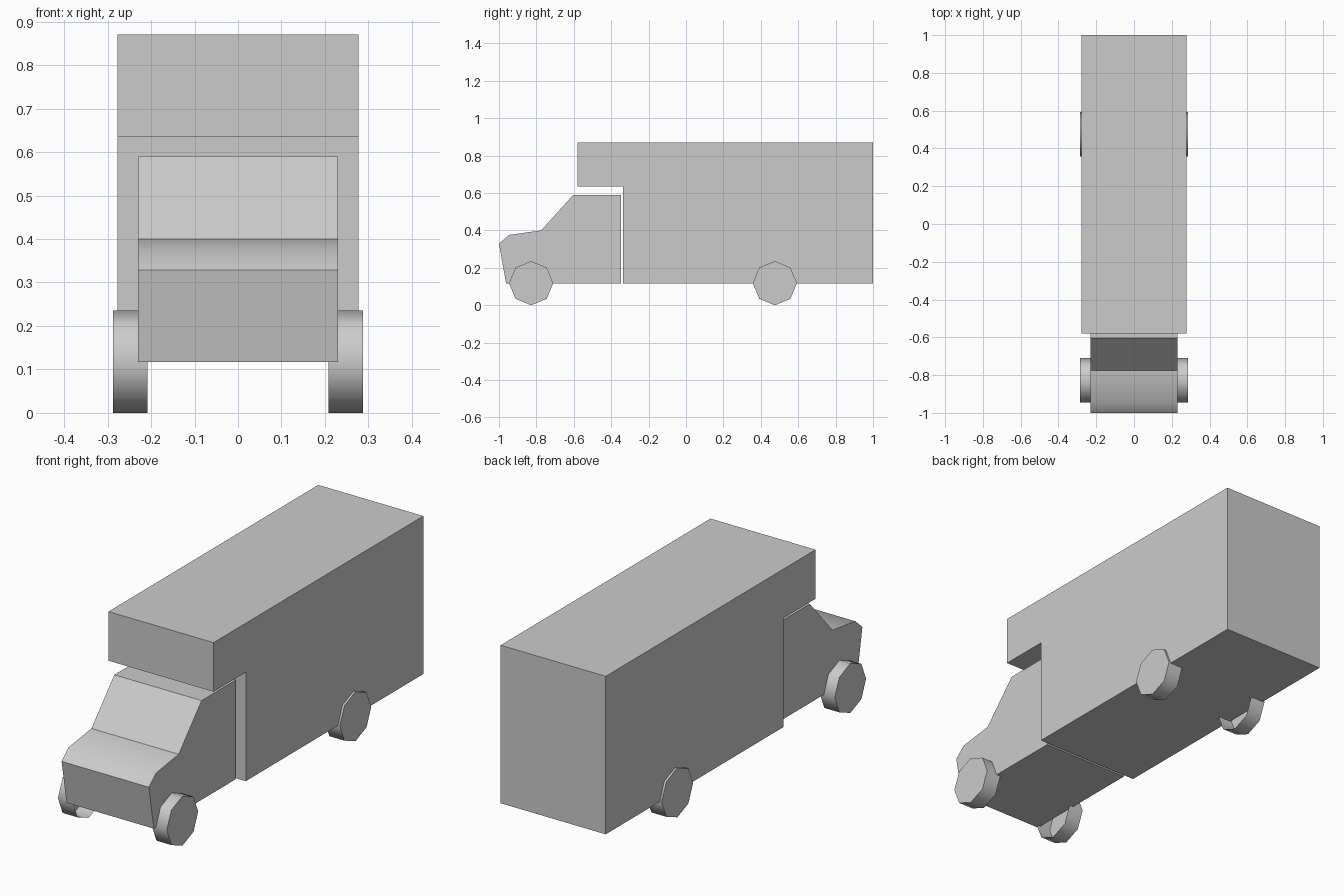
import bpy
import bmesh
import math

cube = bpy.data.objects.get("Cube")
if cube:
    bpy.data.objects.remove(cube, do_unlink=True)

# Single paint colour
grey = bpy.data.materials.new("plain_grey")
grey.use_nodes = True
colour = (0.6, 0.6, 0.6, 1.0)
grey.diffuse_color = colour
grey.node_tree.nodes["Principled BSDF"].inputs["Base Color"].default_value = colour


def extrude_profile(name, profile, x0, x1, smooth_angle=None, open_start=False):
    """Extrude a (y, z) outline along x from x0 to x1."""
    bm = bmesh.new()
    start = [bm.verts.new((x0, y, z)) for y, z in profile]
    end = [bm.verts.new((x1, y, z)) for y, z in profile]
    n = len(profile)
    for i in range(n):
        j = (i + 1) % n
        bm.faces.new((start[i], start[j], end[j], end[i]))
    bm.faces.new(end)
    cap = bm.faces.new(start)
    bmesh.ops.recalc_face_normals(bm, faces=bm.faces[:])
    if open_start:
        bmesh.ops.delete(bm, geom=[cap], context='FACES_ONLY')
    mesh = bpy.data.meshes.new(name)
    bm.to_mesh(mesh)
    bm.free()
    mesh.materials.append(grey)
    obj = bpy.data.objects.new(name, mesh)
    bpy.context.collection.objects.link(obj)
    if smooth_angle:
        bpy.ops.object.select_all(action='DESELECT')
        obj.select_set(True)
        bpy.context.view_layer.objects.active = obj
        bpy.ops.object.shade_smooth_by_angle(angle=math.radians(smooth_angle))
    return obj


FLOOR = 0.117

# Cargo box with the overhang above the cab
box = [(1.0, FLOOR), (1.0, 0.87), (-0.58, 0.87),
       (-0.58, 0.636), (-0.337, 0.636), (-0.337, FLOOR)]
extrude_profile("cargo_box", box, -0.277, 0.277)

# Cab with sloped windscreen, bonnet and rounded nose
cab = [(-0.347, FLOOR), (-0.347, 0.59), (-0.603, 0.59), (-0.775, 0.4),
       (-0.947, 0.376), (-1.0, 0.329), (-0.962, FLOOR)]
extrude_profile("cab", cab, -0.23, 0.23, smooth_angle=36)

# Eight-sided wheels, hollow on the inner side
RADIUS = 0.118
for axle, y in (("front", -0.828), ("rear", 0.475)):
    ring = [(y + RADIUS * math.cos(k * math.pi / 4),
             RADIUS + RADIUS * math.sin(k * math.pi / 4)) for k in range(8)]
    for side, s in (("left", 1), ("right", -1)):
        extrude_profile(f"{axle}_{side}_wheel", ring, s * 0.208, s * 0.287,
                        smooth_angle=50, open_start=True)
